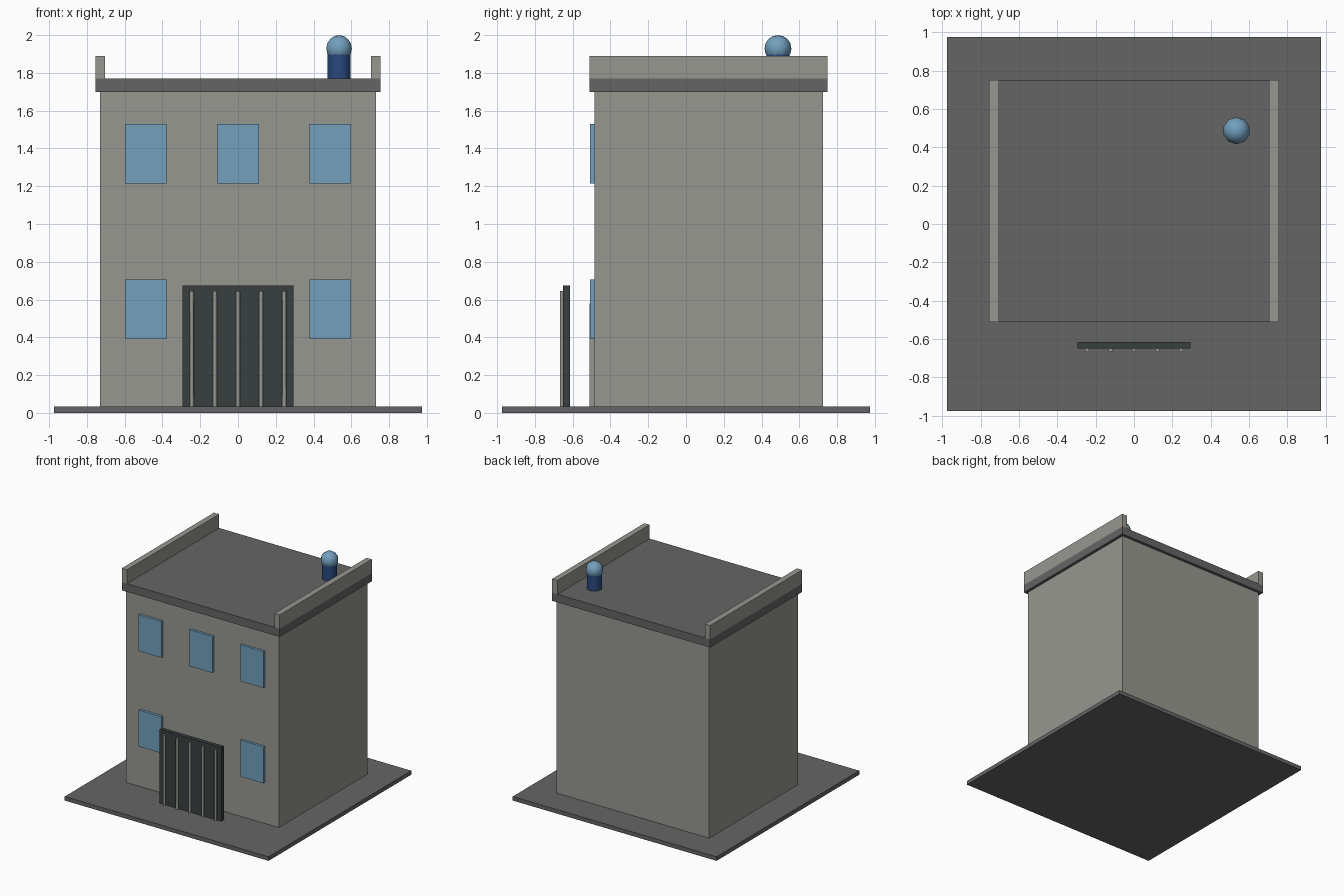
import bpy
import math

cube = bpy.data.objects.get("Cube")
if cube:
    bpy.data.objects.remove(cube, do_unlink=True)


def material(name, rgb):
    mat = bpy.data.materials.new(name)
    mat.use_nodes = True
    mat.diffuse_color = (*rgb, 1)
    mat.node_tree.nodes["Principled BSDF"].inputs["Base Color"].default_value = (*rgb, 1)
    return mat


concrete = material("wall grey", (0.31, 0.31, 0.28))
slab = material("slab grey", (0.13, 0.13, 0.13))
glass = material("glass blue", (0.17, 0.35, 0.51))
gate_dark = material("gate charcoal", (0.04, 0.05, 0.05))
navy = material("tank navy", (0.022, 0.065, 0.21))


def finish(name, mat):
    ob = bpy.context.object
    ob.name = name
    ob.data.materials.append(mat)
    return ob


def box(name, mat, x, y, z):
    """Box from (min, max) ranges on each axis."""
    ranges = (x, y, z)
    bpy.ops.mesh.primitive_cube_add(size=1, location=[(a + b) / 2 for a, b in ranges])
    ob = finish(name, mat)
    ob.scale = [b - a for a, b in ranges]
    bpy.ops.object.transform_apply(location=False, rotation=False, scale=True)
    return ob


def post(name, mat, x, y, z, radius, sides):
    """Upright smooth-sided cylinder."""
    bpy.ops.mesh.primitive_cylinder_add(
        vertices=sides, radius=radius, depth=z[1] - z[0],
        location=(x, y, (z[0] + z[1]) / 2))
    ob = finish(name, mat)
    bpy.ops.object.shade_smooth_by_angle(angle=math.radians(50))
    return ob


# Ground plate, building body and roof slab
GROUND, EAVES, ROOF = 0.035, 1.70, 1.77
FRONT = -0.485
box("ground_plate", slab, (-0.975, 0.975), (-0.975, 0.975), (0, GROUND))
box("building_body", concrete, (-0.73, 0.73), (FRONT, 0.725), (GROUND, EAVES))
box("roof_slab", slab, (-0.755, 0.755), (-0.51, 0.75), (EAVES, ROOF))

# Side parapets
box("left_parapet", concrete, (0.705, 0.755), (-0.51, 0.75), (ROOF, 1.89))
box("right_parapet", concrete, (-0.755, -0.705), (-0.51, 0.75), (ROOF, 1.89))

# Windows: three upstairs, two beside the entrance
for floor, bottom, centres in (("upper", 1.215, (-0.488, 0, 0.488)),
                               ("lower", 0.39, (-0.488, 0.488))):
    for i, cx in enumerate(centres):
        box(f"{floor}_window_{i + 1}", glass, (cx - 0.11, cx + 0.11),
            (FRONT - 0.022, FRONT), (bottom, bottom + 0.315))

# Door behind the gate
box("door", concrete, (-0.17, 0.17), (-0.512, FRONT), (GROUND, 0.58))

# Free-standing gate with upright bars
box("gate_panel", gate_dark, (-0.295, 0.295), (-0.65, -0.615), (GROUND, 0.675))
for i in range(5):
    post(f"gate_bar_{i + 1}", concrete, (i - 2) * 0.1225, -0.657,
         (GROUND, 0.645), 0.011, 8)

# Roof tank with its domed cap
post("tank", navy, 0.535, 0.487, (ROOF, 1.90), 0.061, 16)
bpy.ops.mesh.primitive_uv_sphere_add(segments=10, ring_count=8, radius=0.071,
                                     location=(0.535, 0.487, 1.929))
finish("tank_cap", glass)
bpy.ops.object.shade_smooth()
